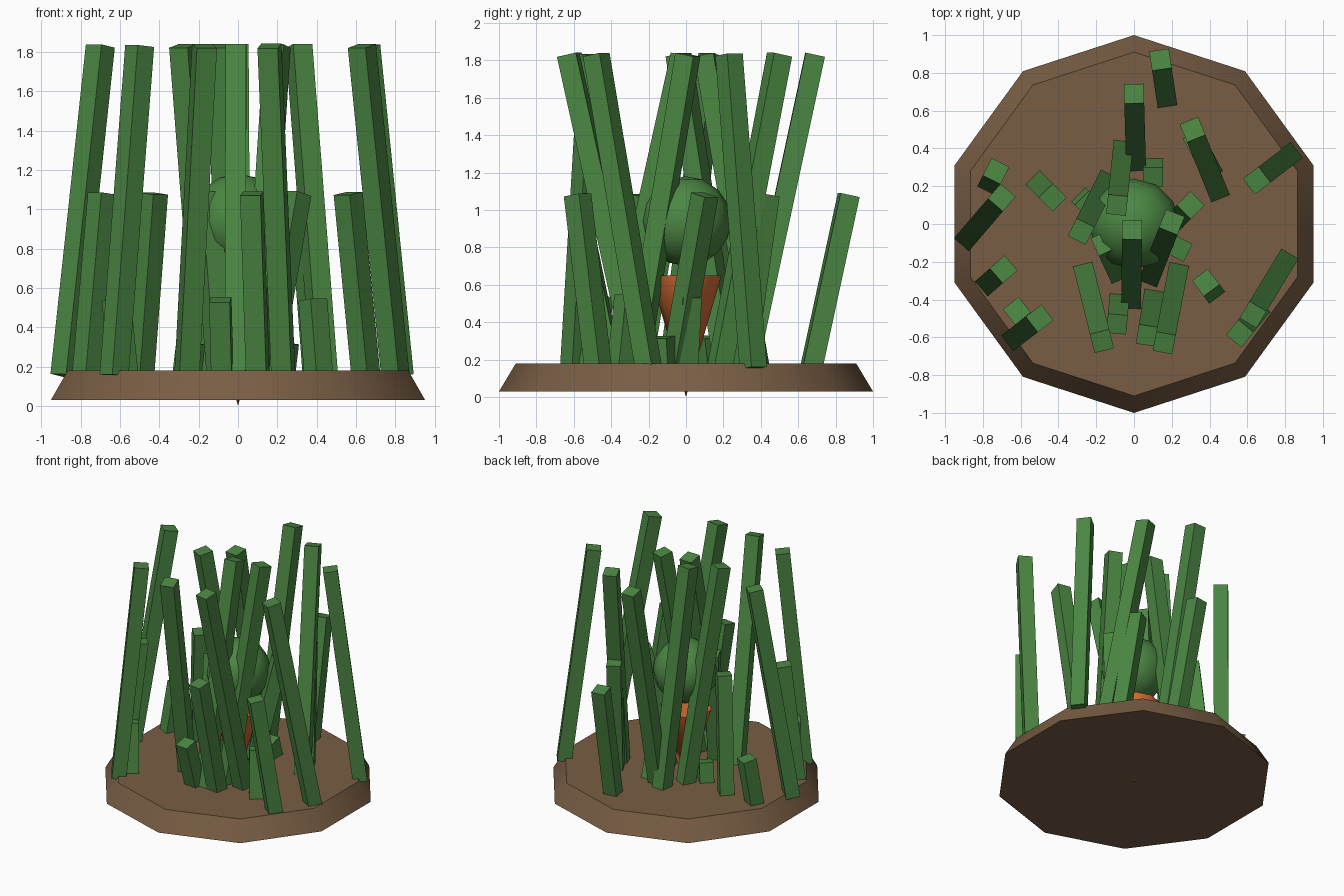
import bpy, math
from mathutils import Vector

old = bpy.data.objects.get("Cube")
if old:
    bpy.data.objects.remove(old, do_unlink=True)


def material(name, rgb):
    m = bpy.data.materials.new(name)
    m.use_nodes = True
    m.diffuse_color = (*rgb, 1)
    m.node_tree.nodes["Principled BSDF"].inputs["Base Color"].default_value = (*rgb, 1)
    return m


GREEN = material("leaf green", (0.07, 0.24, 0.055))
BROWN = material("soil brown", (0.19, 0.11, 0.058))
ORANGE = material("root orange", (0.68, 0.16, 0.035))


def finish(name, mat, smooth):
    ob = bpy.context.object
    ob.name = name
    ob.data.materials.append(mat)
    if smooth:
        bpy.ops.object.shade_smooth_by_angle(angle=math.radians(50))
    return ob


# Soil disc: ten sides, a corner pointing to the back
bpy.ops.mesh.primitive_cone_add(vertices=10, radius1=1, radius2=0.91, depth=0.15,
                                location=(0, 0, 0.105))
finish("soil_disc", BROWN, True)

# Root: a cone with its point down through the soil
bpy.ops.mesh.primitive_cone_add(vertices=10, radius1=0, radius2=0.19, depth=0.65,
                                location=(0, 0, 0.325))
finish("root", ORANGE, True)

# Round leafy head over the root
bpy.ops.mesh.primitive_uv_sphere_add(segments=12, ring_count=8, radius=0.24,
                                     location=(0, 0, 0.94))
finish("leafy_head", GREEN, True)


# Leaning square stalk from a foot point to a tip point, turned along its lean
def stalk(name, tip, foot, height):
    a = Vector((*foot, 0.155))
    b = Vector((*tip, height))
    axis = b - a
    side = Vector((0, 0, 1)).cross(axis).normalized()
    up = axis.normalized()
    out = side.cross(up)
    bpy.ops.mesh.primitive_cube_add(size=1)
    ob = finish(name, GREEN, False)
    for v in ob.data.vertices:
        c = v.co.copy()
        v.co = (a + b) / 2 + side * c.x * 0.105 + out * c.y * 0.105 + axis * c.z
    # keep outward normals
    ob.data.update()


# Each stalk: tip position, foot position
tall = [((0.0, 0.69), (0.01, 0.33)), ((0.31, 0.5), (0.44, 0.18)),
        ((0.65, 0.23), (0.82, 0.36)), ((0.2, 0.01), (0.09, -0.27)),
        ((-0.01, -0.03), (-0.015, -0.4)), ((-0.7, 0.14), (-0.88, -0.07)),
        ((-0.5, -0.5), (-0.63, -0.6)), ((-0.28, -0.04), (-0.15, 0.22)),
        ((-0.17, -0.62), (-0.26, -0.26)), ((0.16, -0.63), (0.23, -0.26)),
        ((0.63, -0.48), (0.8, -0.2)), ((-0.09, 0.1), (-0.06, 0.39))]
middle = [((0.14, 0.87), (0.17, 0.67)), ((0.3, 0.1), (0.14, -0.06)),
          ((0.07, -0.59), (0.1, -0.4)), ((0.56, -0.58), (0.65, -0.47)),
          ((-0.69, -0.24), (-0.77, -0.31)), ((-0.43, 0.14), (-0.5, 0.21)),
          ((0.33, 0.43), (0.4, 0.3)), ((-0.16, -0.1), (-0.09, -0.25))]
short = [((0.38, -0.31), (0.41, -0.35)), ((-0.09, -0.53), (-0.08, -0.42)),
         ((-0.73, 0.28), (-0.76, 0.22)), ((-0.62, -0.46), (-0.58, -0.51)),
         ((0.2, 0.02), (0.13, 0.0))]
stub = [((0.1, 0.25), (0.1, 0.3)), ((0.24, -0.13), (0.22, -0.12)),
        ((-0.24, 0.1), (-0.26, 0.12))]

for kind, group, height in (("tall", tall, 1.83), ("middle", middle, 1.08),
                            ("short", short, 0.54), ("stub", stub, 0.32)):
    for i, (tip, foot) in enumerate(group, 1):
        stalk(f"{kind}_stalk_{i}", tip, foot, height)
